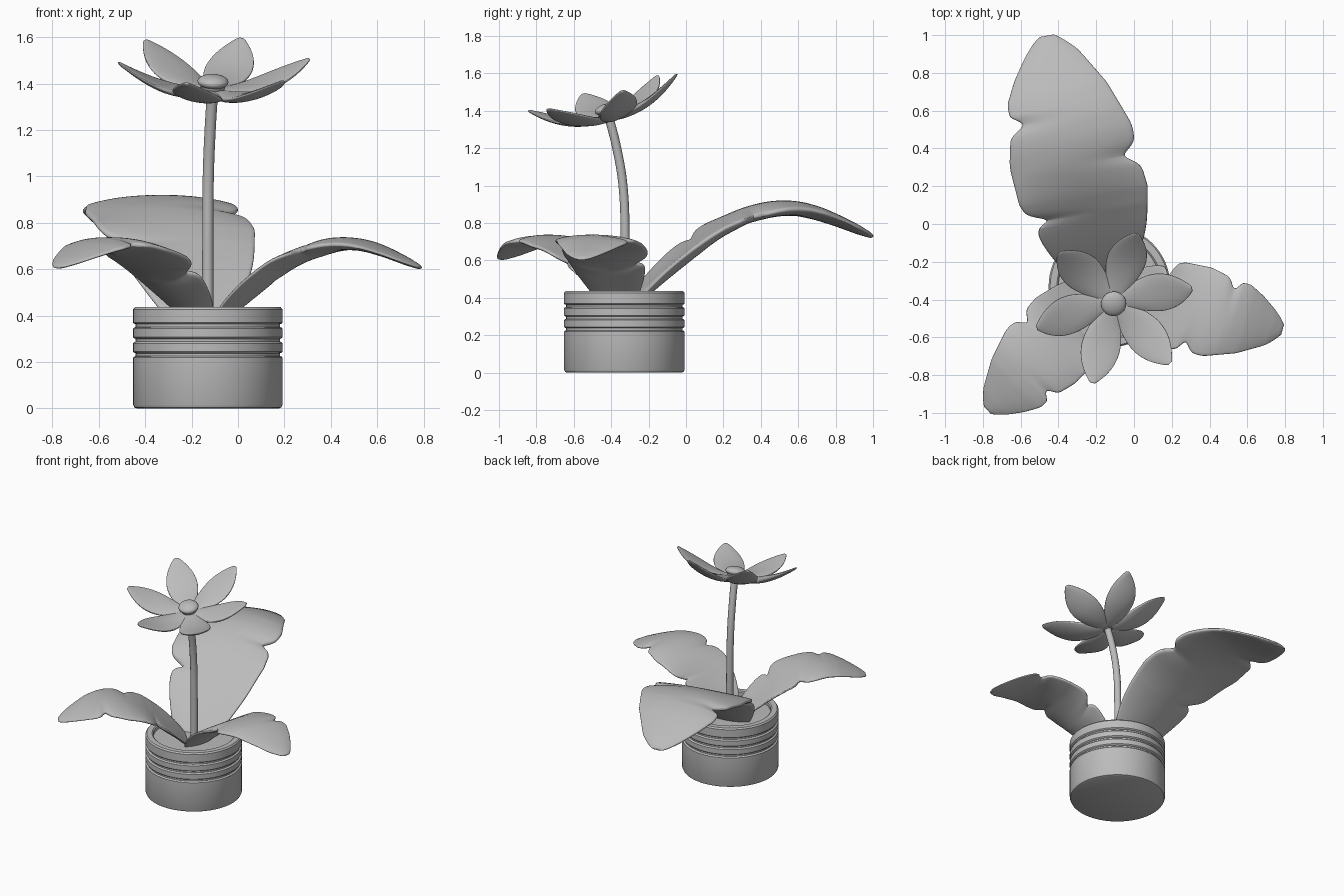
import bpy, bmesh
from math import radians, cos, sin, pi, sqrt
from mathutils import Matrix

cube = bpy.data.objects.get("Cube")
if cube:
    bpy.data.objects.remove(cube)

grey = bpy.data.materials.new("plain_grey")
grey.use_nodes = True
GREY = (0.5, 0.5, 0.5, 1)
grey.diffuse_color = GREY
grey.node_tree.nodes["Principled BSDF"].inputs["Base Color"].default_value = GREY


def finish(name, bm, matrix):
    """Turn a bmesh into a smooth shaded object."""
    bmesh.ops.recalc_face_normals(bm, faces=bm.faces)
    mesh = bpy.data.meshes.new(name)
    bm.to_mesh(mesh)
    bm.free()
    mesh.materials.append(grey)
    obj = bpy.data.objects.new(name, mesh)
    bpy.context.collection.objects.link(obj)
    obj.matrix_world = matrix
    bpy.ops.object.select_all(action='DESELECT')
    obj.select_set(True)
    bpy.context.view_layer.objects.active = obj
    bpy.ops.object.shade_smooth_by_angle(angle=radians(35))
    return obj


def lerp_table(table, s):
    """Read a value off a list of (position, value) points."""
    if s <= table[0][0]:
        return table[0][1]
    for (a, va), (b, vb) in zip(table, table[1:]):
        if s <= b:
            return va + (vb - va) * (s - a) / (b - a)
    return table[-1][1]


def smooth_table(table, s, reach):
    """Average nearby readings so that the height has no kinks."""
    reach = min(reach, s - table[0][0], table[-1][0] - s)
    return sum(lerp_table(table, s + reach * k / 3) for k in range(-3, 4)) / 7


def blade(name, left, right, rise, cup, bulge, matrix):
    """Curved cushion, thick along the middle, between two outlines."""
    rows = []
    for s in sorted({p[0] for t in (left, right, rise) for p in t}):
        if not rows or s - rows[-1] > 0.012:
            rows.append(s)
    across = (0, 0.04, 0.17, 0.38, 0.62, 0.83, 0.96, 1)
    n = len(across)
    bm = bmesh.new()
    rings = []
    for s in rows:
        l, r = lerp_table(left, s), lerp_table(right, s)
        z, c = smooth_table(rise, s, rows[-1] * 0.07), lerp_table(cup, s)
        h = lerp_table(bulge, s)
        top, bottom = [], []
        for f in across:
            t = r + (l - r) * f
            swell = h * max(0.25, sqrt(1 - (2 * f - 1) ** 2))
            top.append(bm.verts.new((s, t, z + c * t * t + swell)))
            bottom.append(bm.verts.new((s, t, z + c * t * t - swell)))
        rings.append(top + bottom[::-1])
    for a, b in zip(rings, rings[1:]):
        for j in range(2 * n):
            k = (j + 1) % (2 * n)
            bm.faces.new((a[j], b[j], b[k], a[k]))
    for ring in (rings[0], rings[-1]):
        for j in range(n - 1):
            bm.faces.new((ring[j], ring[j + 1], ring[-2 - j], ring[-1 - j]))
    obj = finish(name, bm, matrix)
    for poly in obj.data.polygons:
        poly.use_smooth = True
    sub = obj.modifiers.new("rounding", 'SUBSURF')
    sub.levels = sub.render_levels = 2


def lathe(name, profile, matrix, segments=64):
    """Spin (radius, height) points round the z axis."""
    bm = bmesh.new()
    verts = [bm.verts.new((r, 0, z)) for r, z in profile]
    edges = [bm.edges.new(pair) for pair in zip(verts, verts[1:])]
    bmesh.ops.spin(bm, geom=verts + edges, cent=(0, 0, 0), axis=(0, 0, 1),
                   angle=2 * pi, steps=segments, use_duplicate=False)
    bmesh.ops.remove_doubles(bm, verts=bm.verts, dist=0.0001)
    finish(name, bm, matrix)


# Pot with three grooves, an open rim and soil
R, TOP = 0.322, 0.437
pot_place = Matrix.Translation((-0.13, -0.33, 0))
outline = [(0, 0), (R - 0.016, 0), (R - 0.005, 0.005), (R, 0.016)]
for z in (0.232, 0.294, 0.357):
    outline += [(R, z - 0.013), (R - 0.003, z - 0.009), (R - 0.011, z - 0.006),
                (R - 0.011, z + 0.006), (R - 0.003, z + 0.009), (R, z + 0.013)]
outline += [(R, TOP - 0.01), (R - 0.008, TOP), (0.278, TOP), (0.27, TOP - 0.006),
            (0.27, 0.38), (0, 0.38)]
lathe("pot", outline, pot_place)
lathe("soil", [(0, 0.41), (0.27, 0.405), (0.27, 0.37), (0, 0.37)], pot_place)

# Leaves: one notched shape, placed three times
leaf_left = [(-0.06, 0.11), (0, 0.17), (0.09, 0.235), (0.2, 0.29), (0.29, 0.31),
             (0.315, 0.2), (0.35, 0.34), (0.42, 0.37), (0.63, 0.385), (0.79, 0.35),
             (0.835, 0.245), (0.88, 0.335), (0.95, 0.34), (1.07, 0.28),
             (1.18, 0.205), (1.25, 0.145), (1.28, 0.105)]
leaf_right = [(-0.06, -0.11), (0, -0.175), (0.09, -0.23), (0.2, -0.28), (0.4, -0.32),
              (0.535, -0.305), (0.58, -0.195), (0.635, -0.3), (0.74, -0.295),
              (0.98, -0.205), (1.18, -0.085), (1.25, -0.015), (1.28, 0.03)]
leaf_rise = [(-0.06, -0.06), (0, 0.005), (0.1, 0.095), (0.2, 0.175), (0.35, 0.3),
             (0.46, 0.38), (0.58, 0.437), (0.69, 0.47), (0.8, 0.48), (0.9, 0.473),
             (1, 0.445), (1.1, 0.405), (1.2, 0.36), (1.28, 0.325)]
leaf_cup = [(0.1, 0.8), (0.6, -0.1)]
leaf_bulge = [(0, 0.04), (0.2, 0.046), (0.7, 0.046), (1, 0.036), (1.2, 0.026), (1.28, 0.014)]
for name, spot, turn, size in (("back_leaf", (-0.17, -0.25, 0.405), 100.2, 1),
                               ("left_leaf", (-0.07, -0.37, 0.385), -15.5, 0.685),
                               ("right_leaf", (-0.176, -0.364, 0.39), -137, 0.675)):
    place = (Matrix.Translation(spot) @ Matrix.Rotation(radians(turn), 4, 'Z')
             @ Matrix.Scale(size, 4))
    blade(name, leaf_left, leaf_right, leaf_rise, leaf_cup, leaf_bulge, place)

# Bent stem
path = [(-0.13, -0.325, 0.38), (-0.13, -0.325, 0.7), (-0.128, -0.337, 1),
        (-0.12, -0.37, 1.2), (-0.11, -0.41, 1.36)]
curve = bpy.data.curves.new("stem", 'CURVE')
curve.dimensions = '3D'
curve.bevel_depth = 0.024
curve.bevel_resolution = 4
curve.use_fill_caps = True
spline = curve.splines.new('BEZIER')
spline.bezier_points.add(len(path) - 1)
for point, co in zip(spline.bezier_points, path):
    point.co = co
    point.handle_left_type = point.handle_right_type = 'AUTO'
curve.materials.append(grey)
stem = bpy.data.objects.new("stem", curve)
bpy.context.collection.objects.link(stem)

# Flower head, tilted towards the front
flower = (Matrix.Translation((-0.11, -0.41, 1.36)) @ Matrix.Rotation(radians(14.5), 4, 'X')
          @ Matrix.Rotation(radians(2.5), 4, 'Y'))
petal_left = [(0, 0.035), (0.1, 0.07), (0.19, 0.1), (0.26, 0.108), (0.33, 0.09),
              (0.38, 0.057), (0.41, 0.03), (0.425, 0.012)]
petal_right = [(s, -t) for s, t in petal_left]
petal_rise = [(0, 0), (0.1, 0), (0.19, 0.018), (0.26, 0.043), (0.33, 0.08),
              (0.425, 0.142)]
petal_bulge = [(0, 0.02), (0.15, 0.024), (0.3, 0.02), (0.425, 0.008)]
for i in range(6):
    place = flower @ Matrix.Rotation(radians(14 + 60 * i), 4, 'Z')
    blade(f"petal_{i + 1}", petal_left, petal_right, petal_rise, [(0, 0.8), (0.43, 0.3)],
          petal_bulge, place)

# Flattened button in the middle of the flower
dome = [(0.067 * cos(a), 0.03 * sin(a)) for a in (pi * (k / 12 - 0.5) for k in range(13))]
lathe("flower_centre", dome, flower @ Matrix.Translation((0, 0, 0.05)), 32)
lathe("flower_base", [(0, -0.02), (0.03, -0.02), (0.05, 0.01), (0.055, 0.045), (0, 0.045)],
      flower, 24)
